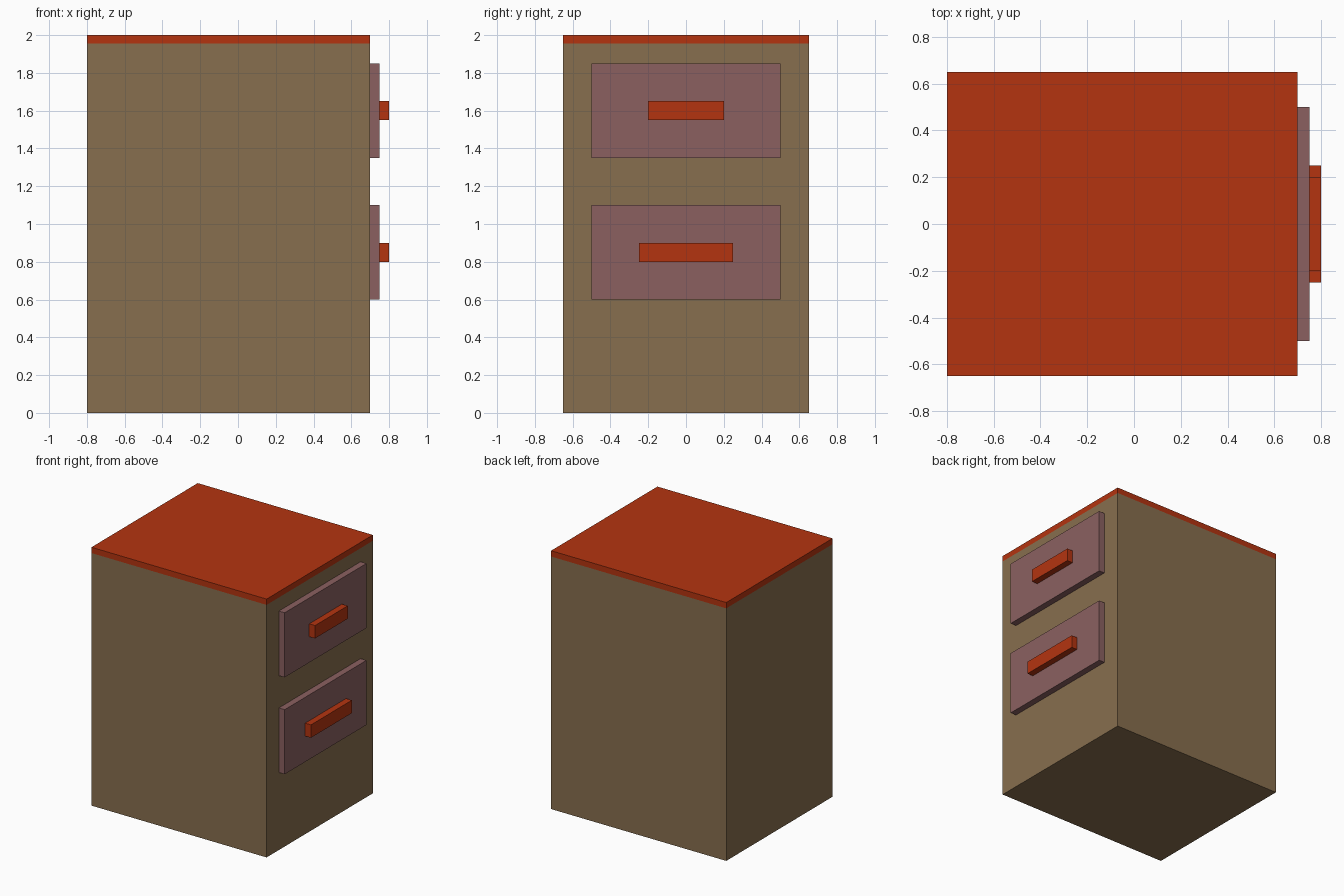
import bpy
import bmesh

if "Cube" in bpy.data.objects:
    bpy.data.objects.remove(bpy.data.objects["Cube"])


def material(name, rgb):
    m = bpy.data.materials.new(name)
    m.diffuse_color = (*rgb, 1.0)
    m.use_nodes = True
    m.node_tree.nodes["Principled BSDF"].inputs["Base Color"].default_value = m.diffuse_color
    return m


wood = material("brown_wood", (0.245, 0.157, 0.077))
red = material("red_paint", (0.455, 0.034, 0.005))
mauve = material("mauve_panel", (0.256, 0.118, 0.118))


def box(name, x, y, z, mat):
    """Box from (min, max) ranges along each axis."""
    bm = bmesh.new()
    bmesh.ops.create_cube(bm, size=1.0)
    for v in bm.verts:
        v.co = [r[0] if c < 0 else r[1] for c, r in zip(v.co, (x, y, z))]
    me = bpy.data.meshes.new(name)
    bm.to_mesh(me)
    bm.free()
    me.materials.append(mat)
    ob = bpy.data.objects.new(name, me)
    bpy.context.collection.objects.link(ob)
    return ob


# Cabinet body and top board
box("cabinet_body", (-0.8, 0.7), (-0.65, 0.65), (0.0, 1.955), wood)
box("top_board", (-0.8, 0.7), (-0.65, 0.65), (1.955, 2.0), red)

# Drawer fronts with handles on the +x side
for label, z0, half in (("upper", 1.35, 0.2), ("lower", 0.6, 0.25)):
    box(label + "_drawer_front", (0.7, 0.75), (-0.5, 0.5), (z0, z0 + 0.5), mauve)
    box(label + "_drawer_handle", (0.75, 0.8), (-half, half), (z0 + 0.2, z0 + 0.3), red)
